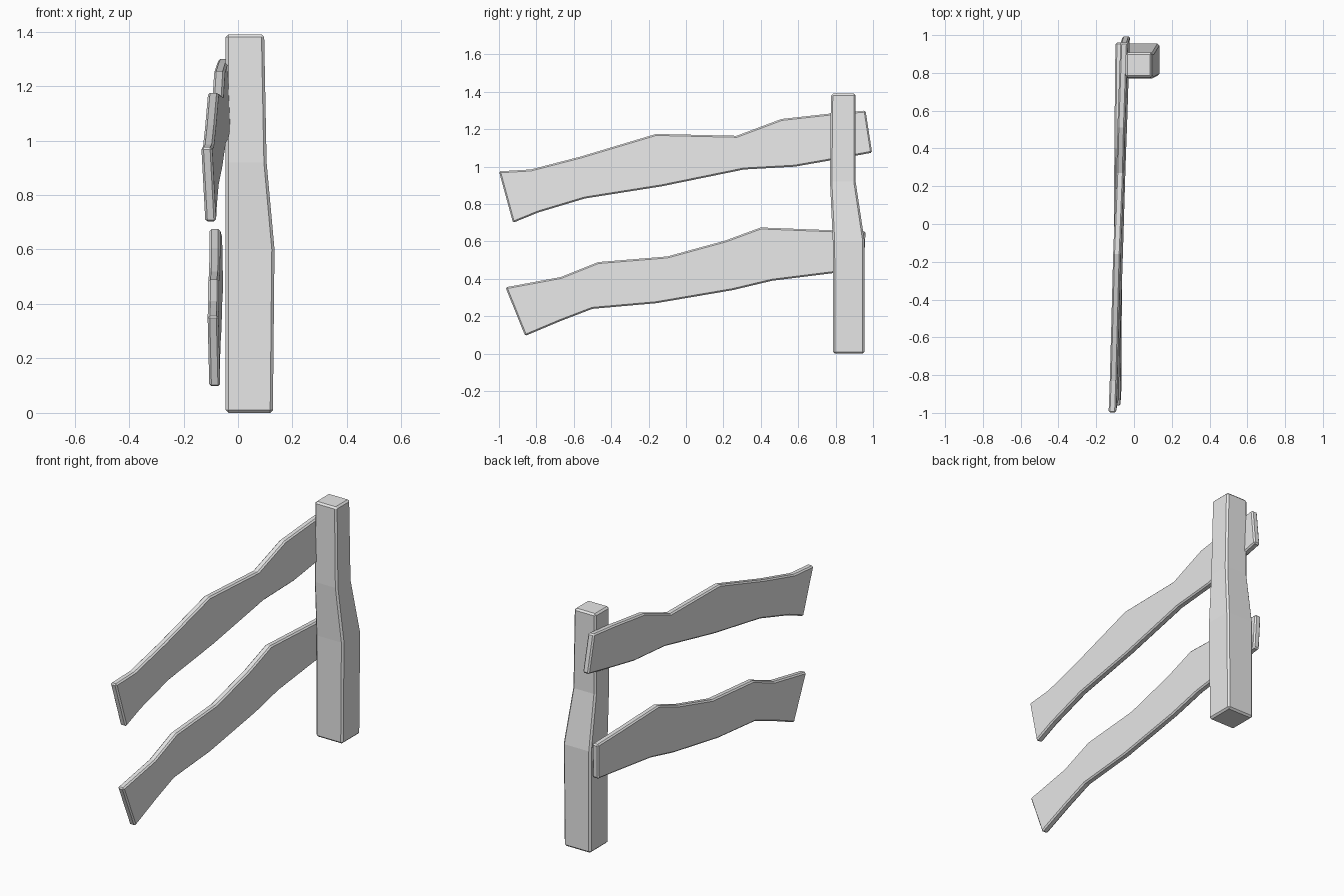
import bpy
import bmesh

cube = bpy.data.objects.get("Cube")
if cube:
    bpy.data.objects.remove(cube, do_unlink=True)

grey = bpy.data.materials.new("plain grey")
grey.use_nodes = True
grey.diffuse_color = (0.8, 0.8, 0.8, 1)
grey.node_tree.nodes["Principled BSDF"].inputs["Base Color"].default_value = grey.diffuse_color


def loft(name, rings, bevel):
    """Skin a closed solid through equal-sized rings of points."""
    bm = bmesh.new()
    loops = [[bm.verts.new(p) for p in ring] for ring in rings]
    for a, b in zip(loops, loops[1:]):
        for i in range(len(a)):
            j = (i + 1) % len(a)
            bm.faces.new((a[i], a[j], b[j], b[i]))
    bm.faces.new(loops[0][::-1])
    bm.faces.new(loops[-1])
    bmesh.ops.recalc_face_normals(bm, faces=bm.faces)
    mesh = bpy.data.meshes.new(name)
    bm.to_mesh(mesh)
    bm.free()
    mesh.materials.append(grey)
    obj = bpy.data.objects.new(name, mesh)
    bpy.context.collection.objects.link(obj)
    mod = obj.modifiers.new("worn_edges", 'BEVEL')
    mod.width = bevel
    mod.segments = 1
    mod.limit_method = 'ANGLE'
    mod.angle_limit = 0.8
    return obj


def plank(name, outline, offset, yaw, lean, thickness=0.04):
    """Board outline in the side plane, slightly turned and leaning."""
    rings = [[(offset + yaw * y + lean * z + side * thickness / 2, y, z)
              for y, z in outline] for side in (-1, 1)]
    return loft(name, rings, 0.008)


# Post: square section, wider at the foot (z, right edge x, front y, back y)
sections = [(0, 0.128, 0.787, 0.955), (0.6, 0.134, 0.785, 0.955),
            (0.92, 0.105, 0.77, 0.907), (1.39, 0.096, 0.775, 0.907)]
loft("post", [[(-0.045, f, z), (x, f, z), (x, b, z), (-0.045, b, z)]
              for z, x, f, b in sections], 0.01)

# Upper rail
plank("upper_rail", [
    (-1, 0.975), (-0.83, 0.985), (-0.56, 1.055), (-0.16, 1.175),
    (0.27, 1.165), (0.51, 1.255), (0.78, 1.285), (0.96, 1.3),
    (0.995, 1.075), (0.78, 1.035), (0.58, 1.0), (0.31, 0.985),
    (-0.13, 0.895), (-0.54, 0.83), (-0.79, 0.755), (-0.925, 0.7)],
    -0.034, 0.039, -0.043)

# Lower rail
plank("lower_rail", [
    (-0.965, 0.355), (-0.67, 0.41), (-0.47, 0.49), (-0.1, 0.52),
    (0.21, 0.605), (0.4, 0.675), (0.78, 0.66), (0.96, 0.655),
    (0.95, 0.45), (0.78, 0.43), (0.46, 0.39), (0.25, 0.34),
    (-0.16, 0.27), (-0.5, 0.24), (-0.67, 0.175), (-0.86, 0.095)],
    -0.075, 0.01, -0.02)
